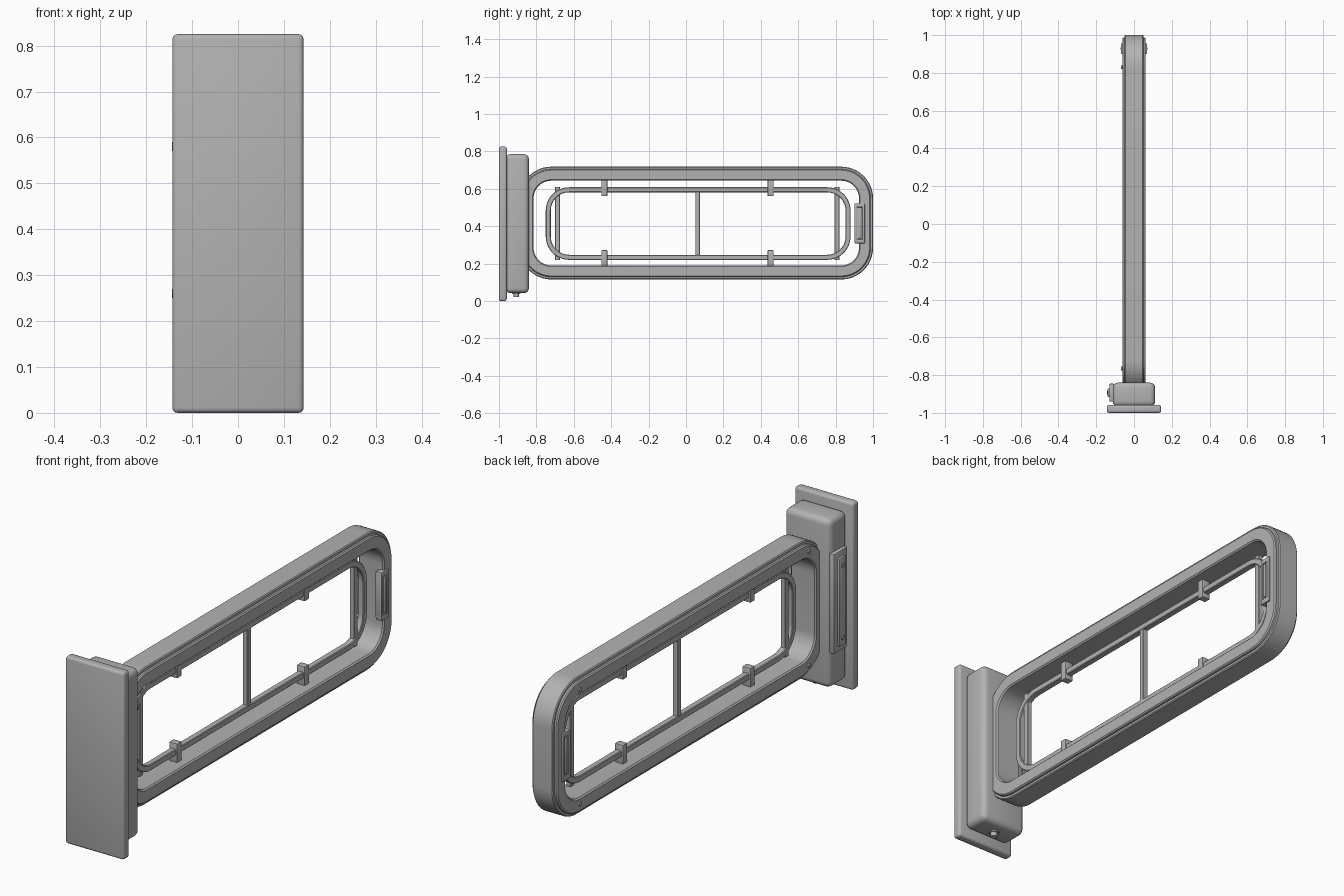
import bpy
import bmesh
import math
from mathutils import Matrix, Vector

cube = bpy.data.objects.get("Cube")
if cube:
    bpy.data.objects.remove(cube, do_unlink=True)

grey = bpy.data.materials.new("satin_grey")
grey.use_nodes = True
COLOUR = (0.45, 0.45, 0.45, 1)
grey.diffuse_color = COLOUR
grey.node_tree.nodes["Principled BSDF"].inputs["Base Color"].default_value = COLOUR


def finish(name, bm):
    """Turn a bmesh into a shaded object."""
    bmesh.ops.recalc_face_normals(bm, faces=bm.faces)
    mesh = bpy.data.meshes.new(name)
    bm.to_mesh(mesh)
    bm.free()
    mesh.materials.append(grey)
    ob = bpy.data.objects.new(name, mesh)
    bpy.context.collection.objects.link(ob)
    bpy.ops.object.select_all(action='DESELECT')
    ob.select_set(True)
    bpy.context.view_layer.objects.active = ob
    bpy.ops.object.shade_smooth_by_angle(angle=math.radians(32))
    return ob


def block(name, x, y, z, bevel=0.004, segments=2):
    """Rounded box given as three (low, high) ranges."""
    bm = bmesh.new()
    bmesh.ops.create_cube(bm, size=1)
    for v in bm.verts:
        for i, (low, high) in enumerate((x, y, z)):
            v.co[i] = high if v.co[i] > 0 else low
    if bevel:
        bmesh.ops.bevel(bm, geom=list(bm.edges), offset=bevel, segments=segments,
                        profile=0.5, affect='EDGES')
    return finish(name, bm)


def rod(name, centre, axis, radius, depth, top=None):
    """Short cylinder or cone along an axis."""
    bm = bmesh.new()
    turn = Vector((0, 0, 1)).rotation_difference(Vector(axis)).to_matrix().to_4x4()
    bmesh.ops.create_cone(bm, cap_ends=True, segments=20, radius1=radius,
                          radius2=radius if top is None else top, depth=depth,
                          matrix=Matrix.Translation(centre) @ turn)
    return finish(name, bm)


def rounded_loop(y, z, radius, inset, steps=12):
    """Points of a rounded rectangle in the YZ plane."""
    r = radius - inset
    for i, (cy, cz) in enumerate(((y[1] - radius, z[1] - radius), (y[0] + radius, z[1] - radius),
                                  (y[0] + radius, z[0] + radius), (y[1] - radius, z[0] + radius))):
        for s in range(steps + 1):
            a = (i + s / steps) * math.pi / 2
            yield cy + r * math.cos(a), cz + r * math.sin(a)


def loop_frame(name, y, z, radius, half_profile):
    """Sweep a mirrored (x, inset) cross-section round a rounded rectangle."""
    profile = half_profile + [(-x, d) for x, d in reversed(half_profile)]
    bm = bmesh.new()
    rings = [[bm.verts.new((x, py, pz)) for py, pz in rounded_loop(y, z, radius, d)]
             for x, d in profile]
    for k, ring in enumerate(rings):
        nxt = rings[(k + 1) % len(rings)]
        for i in range(len(ring)):
            j = (i + 1) % len(ring)
            bm.faces.new((ring[i], ring[j], nxt[j], nxt[i]))
    return finish(name, bm)


# Wall plate and hinge housing
block("wall_plate", (-0.143, 0.143), (-1, -0.958), (0, 0.825), 0.011, 3)
block("hinge_housing", (-0.112, 0.112), (-0.965, -0.84), (0.042, 0.785), 0.026, 4)

# Cover on the side of the housing
block("side_cover", (-0.13, -0.105), (-0.94, -0.845), (0.2, 0.64), 0.005)
block("side_cover_panel", (-0.14, -0.12), (-0.915, -0.87), (0.225, 0.615), 0.005)
for z in (0.26, 0.58):
    rod("side_cover_screw", (-0.14, -0.893, z), (-1, 0, 0), 0.01, 0.008)

# Adjuster under the housing
rod("adjuster_collar", (0, -0.907, 0.035), (0, 0, -1), 0.014, 0.03)
rod("adjuster_washer", (0, -0.907, 0.041), (0, 0, -1), 0.024, 0.006, 0.02)

# Main folding arm with a stepped outer band
loop_frame("arm_frame", (-0.89, 1.0), (0.115, 0.718), 0.17,
           [(0.046, 0), (0.05, 0.004), (0.05, 0.013), (0.057, 0.014),
            (0.062, 0.019), (0.062, 0.069), (0.056, 0.075)])

# Inner rail and its uprights
loop_frame("inner_rail", (-0.75, 0.88), (0.22, 0.608), 0.125,
           [(0.011, 0), (0.014, 0.003), (0.014, 0.024), (0.011, 0.027)])
for y in (-0.688, 0.807):
    block("rail_end_upright", (-0.011, 0.011), (y - 0.013, y + 0.013), (0.218, 0.61), 0.002, 1)
block("rail_middle_upright", (-0.012, 0.012), (0.05, 0.075), (0.235, 0.593), 0.002, 1)

# Clips joining the rail to the arm
for y in (-0.436, 0.452):
    for z in ((0.56, 0.65), (0.185, 0.272)):
        block("rail_clip", (-0.02, 0.02), (y - 0.016, y + 0.016), z, 0.004)

# Grip inserts at the free end, and arm screws
for side in (-1, 1):
    def span(a, b):
        return tuple(sorted((side * a, side * b)))
    for y in ((0.901, 0.915), (0.942, 0.956)):
        block("grip_side", span(0.04, 0.069), y, (0.308, 0.522), 0.004)
    for z in ((0.308, 0.33), (0.5, 0.522)):
        block("grip_end", span(0.04, 0.069), (0.901, 0.956), z, 0.004)
    block("grip_panel", span(0.035, 0.064), (0.905, 0.952), (0.315, 0.515), 0.003, 1)
    block("grip_bar", span(0.05, 0.071), (0.921, 0.936), (0.335, 0.495), 0.004)
for y in (-0.765, 0.83):
    for z in (0.165, 0.668):
        rod("arm_screw", (-0.063, y, z), (-1, 0, 0), 0.01, 0.01)
